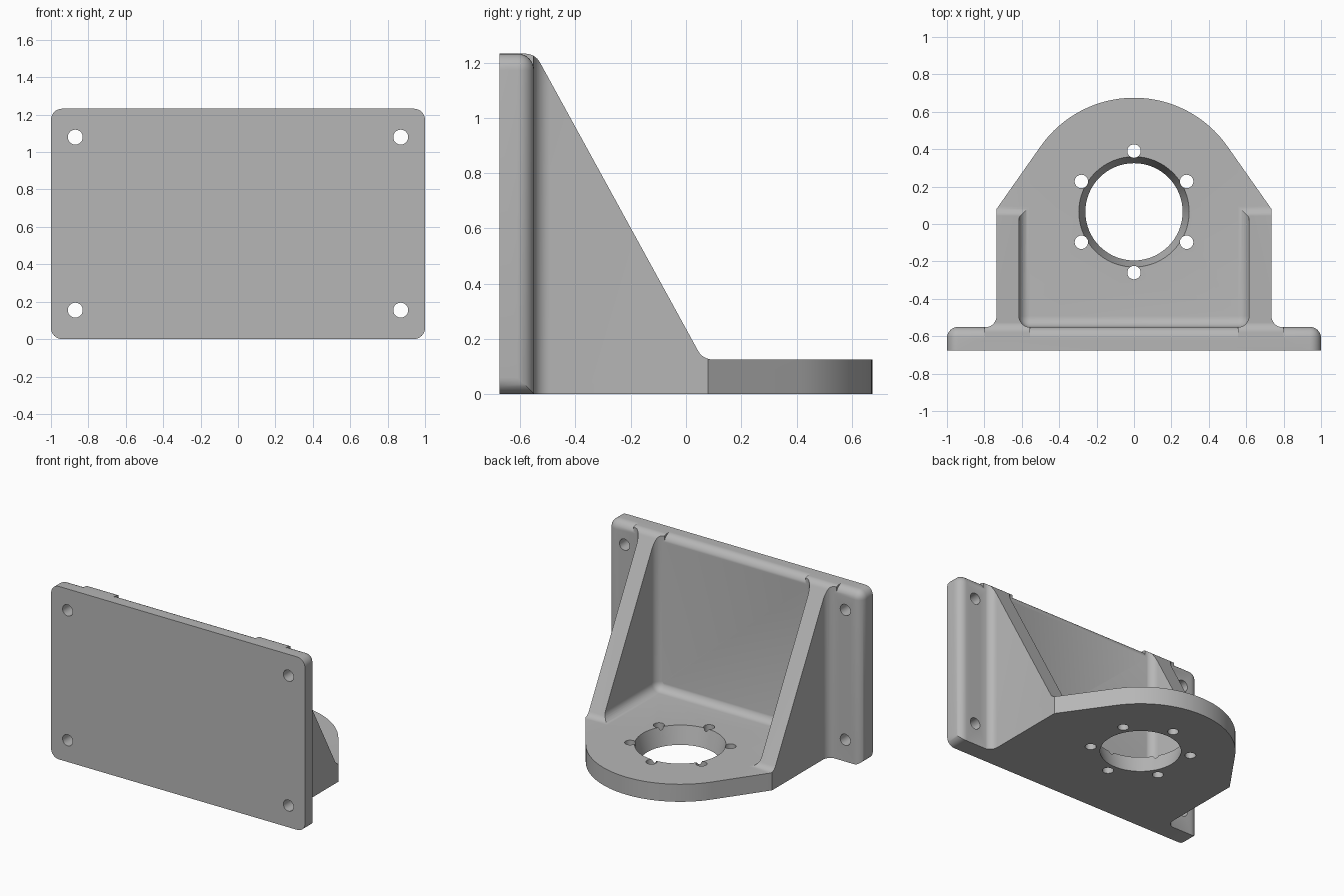
import bpy, bmesh, math
from mathutils import Vector, Matrix

cube = bpy.data.objects.get("Cube")
if cube:
    bpy.data.objects.remove(cube)

HEIGHT, FLOOR, BACK = 1.232, 0.125, -0.55
FILLET = 0.06
BORE_Y = 0.065

grey = bpy.data.materials.new("light_grey")
grey.use_nodes = True
grey.diffuse_color = (0.47, 0.47, 0.47, 1)
grey.node_tree.nodes["Principled BSDF"].inputs["Base Color"].default_value = grey.diffuse_color


def finish(name, bm):
    bmesh.ops.recalc_face_normals(bm, faces=bm.faces)
    mesh = bpy.data.meshes.new(name)
    bm.to_mesh(mesh)
    bm.free()
    mesh.materials.append(grey)
    obj = bpy.data.objects.new(name, mesh)
    bpy.context.collection.objects.link(obj)
    return obj


def rounded(points, steps=8):
    """Outline of (u, v) or (u, v, radius) points, with filleted corners."""
    out = []
    for i, p in enumerate(points):
        c = Vector(p[:2])
        if len(p) == 2:
            out.append(c)
            continue
        a = (Vector(points[i - 1][:2]) - c).normalized()
        b = (Vector(points[(i + 1) % len(points)][:2]) - c).normalized()
        half = a.angle(b) / 2
        centre = c + (a + b).normalized() * p[2] / math.sin(half)
        start = c + a * p[2] / math.tan(half) - centre
        end = c + b * p[2] / math.tan(half) - centre
        sweep = start.angle(end)
        for k in range(steps + 1):
            t = k / steps
            out.append(centre + (start * math.sin((1 - t) * sweep)
                                 + end * math.sin(t * sweep)) / math.sin(sweep))
    return out


def prism(name, outline, place, low, high):
    """Extrude a 2D outline; place(u, v, depth) gives the 3D point."""
    bm = bmesh.new()
    face = bm.faces.new([bm.verts.new(place(u, v, low)) for u, v in outline])
    shift = Vector(place(0, 0, high)) - Vector(place(0, 0, low))
    new = bmesh.ops.extrude_face_region(bm, geom=[face], use_keep_orig=True)["geom"]
    bmesh.ops.translate(bm, vec=shift, verts=[g for g in new if isinstance(g, bmesh.types.BMVert)])
    return finish(name, bm)


def box(name, low, high, pick=None):
    """Box whose edges chosen by pick(middle, direction) are rounded."""
    low, high = Vector(low), Vector(high)
    bm = bmesh.new()
    bmesh.ops.create_cube(bm, size=1)
    for v in bm.verts:
        v.co = Vector([(l + h) / 2 + c * (h - l) for l, h, c in zip(low, high, v.co)])
    if pick:
        mid = (low + high) / 2
        edges = []
        for e in bm.edges:
            a, b = (v.co for v in e.verts)
            if pick((a + b) / 2 - mid, b - a):
                edges.append(e)
        bmesh.ops.bevel(bm, geom=edges, offset=FILLET, segments=8, profile=0.5,
                        affect='EDGES', clamp_overlap=True)
    return finish(name, bm)


def cone(name, centre, r1, r2, depth, sides, along_y=False):
    bm = bmesh.new()
    turn = Matrix.Rotation(math.pi / 2, 4, 'X') if along_y else Matrix()
    bmesh.ops.create_cone(bm, cap_ends=True, segments=sides, radius1=r1, radius2=r2,
                          depth=depth, matrix=Matrix.Translation(centre) @ turn)
    return finish(name, bm)


def combine(target, tool, operation):
    """Apply a boolean and discard the tool."""
    mod = target.modifiers.new("cut", 'BOOLEAN')
    mod.object, mod.operation, mod.solver = tool, operation, 'EXACT'
    tool.hide_render = True
    graph = bpy.context.evaluated_depsgraph_get()
    mesh = bpy.data.meshes.new_from_object(target.evaluated_get(graph))
    target.modifiers.clear()
    target.data = mesh
    bpy.data.objects.remove(tool)


# Shelf and ribs: plan outline crossed with the side profile
TUCK = BACK - 0.002
right_half = [(0.8, -0.62), (0.8, TUCK), (0.735, TUCK, FILLET), (0.735, 0.08)]
nose = [(0.61 * math.cos(a), BORE_Y + 0.61 * math.sin(a))
        for a in (math.radians(35 + 110 * k / 32) for k in range(33))]
left_half = [(-p[0], *p[1:]) for p in reversed(right_half)]
bracket = prism("mounting_bracket", rounded(right_half + nose + left_half),
                lambda u, v, d: (u, v, d), 0, 1.4)
side = [(-0.7, -0.1), (0.8, -0.1), (0.8, FLOOR), (0.061, FLOOR, FILLET),
        (-0.546, HEIGHT, FILLET), (-0.7, HEIGHT)]
combine(bracket, prism("side_profile", rounded(side), lambda u, v, d: (d, u, v), -1, 1), 'INTERSECT')

# Filleted pocket between the ribs
pocket = box("pocket", (-0.615, TUCK, FLOOR), (0.615, 0.9, 1.5),
             lambda m, d: (m.z < -0.1 and m.y < 0.1) or (abs(d.z) > 0.1 and m.y < 0))
combine(bracket, pocket, 'DIFFERENCE')
combine(bracket, box("top_relief", (-0.556, -0.8, 1.0), (0.556, -0.54, 1.5)), 'DIFFERENCE')

# Wall plate with rounded corners and rounded back edges, sharp along the bottom
plate = box("wall_plate", (-1, -0.675, 0), (1, BACK, HEIGHT),
            lambda m, d: abs(d.y) > 0.01 or (m.y > 0.01 and m.z > -0.1))
combine(bracket, plate, 'UNION')

# Tapered bore with a ring of bolt holes
combine(bracket, cone("bore", (0, BORE_Y, FLOOR / 2), 0.2425, 0.3125, 2 * FLOOR, 64), 'DIFFERENCE')
for k in range(6):
    a = math.radians(30 + 60 * k)
    spot = (0.325 * math.cos(a), BORE_Y + 0.325 * math.sin(a), FLOOR / 2)
    combine(bracket, cone("bolt_hole", spot, 0.036, 0.036, 0.3, 24), 'DIFFERENCE')

# Corner screw holes through the wall plate
for x in (-0.87, 0.87):
    for z in (0.155, 1.08):
        combine(bracket, cone("screw_hole", (x, -0.61, z), 0.04, 0.04, 0.3, 24, True), 'DIFFERENCE')

# Smooth fillets, sharp corners
bpy.ops.object.select_all(action='DESELECT')
bracket.select_set(True)
bpy.context.view_layer.objects.active = bracket
bpy.ops.object.shade_smooth_by_angle(angle=math.radians(25))
